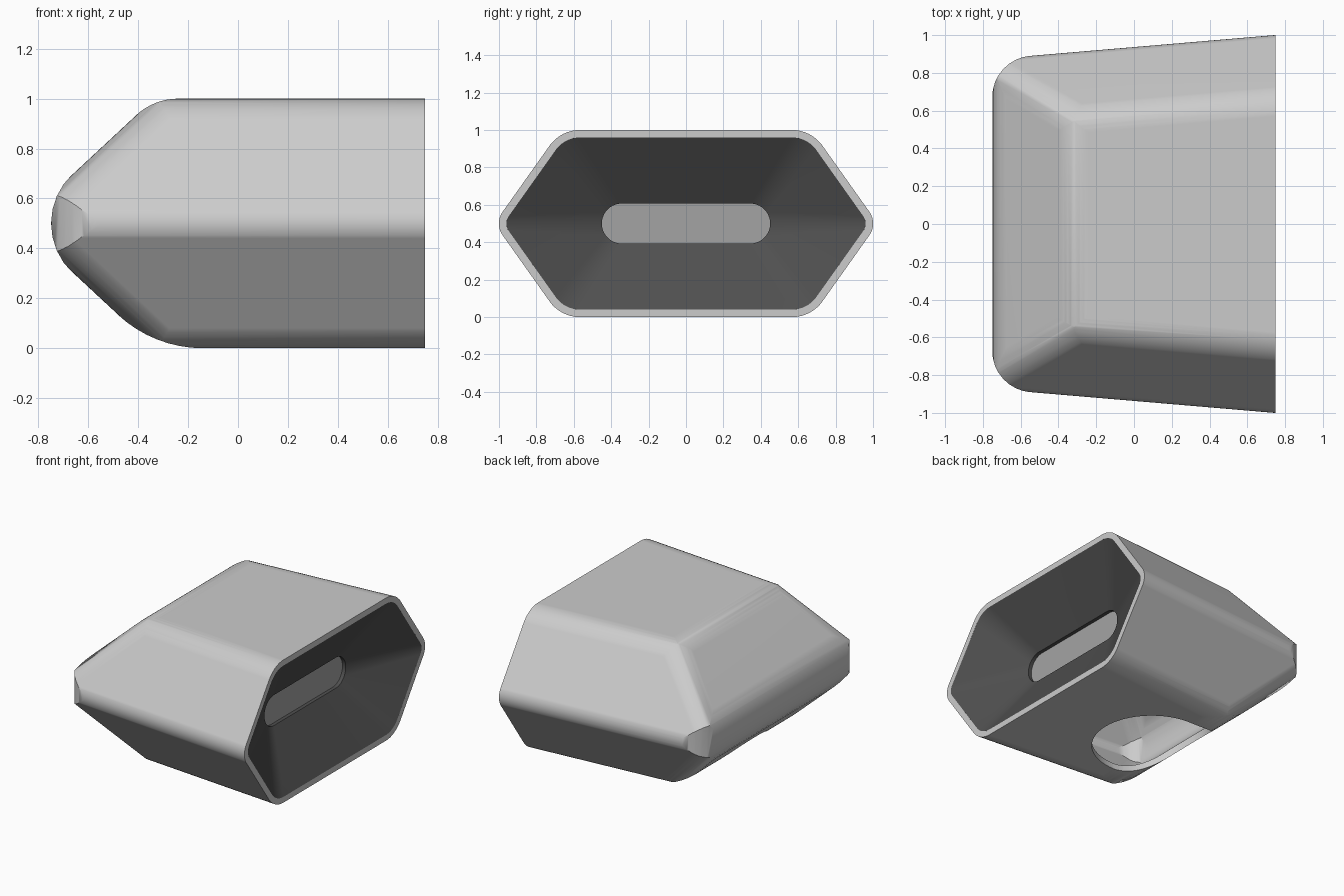
import bpy, bmesh
from math import radians, cos, sin, pi
from mathutils import Vector

if "Cube" in bpy.data.objects:
    bpy.data.objects.remove(bpy.data.objects["Cube"])

WALL = 0.04


def plane(normal, point):
    n = Vector(normal).normalized()
    return n, n.dot(Vector(point))


def new_object(name, bm):
    bmesh.ops.recalc_face_normals(bm, faces=bm.faces)
    me = bpy.data.meshes.new(name)
    bm.to_mesh(me)
    bm.free()
    ob = bpy.data.objects.new(name, me)
    bpy.context.collection.objects.link(ob)
    return ob


def cut(bm, n, d):
    """Slice everything outside a plane off a convex solid and cap it."""
    geom = bm.verts[:] + bm.edges[:] + bm.faces[:]
    res = bmesh.ops.bisect_plane(bm, geom=geom, dist=1e-5, plane_co=n * d,
                                 plane_no=n, clear_outer=True)
    edges = [e for e in res["geom_cut"]
             if isinstance(e, bmesh.types.BMEdge) and e.is_boundary]
    if len(edges) > 2:
        bmesh.ops.contextual_create(bm, geom=edges)


def rounded_hull(name, inset, open_x, seg=8):
    """Wedge-nosed hexagonal solid, its edges rounded by tangent planes."""
    top, bottom = plane((0, 0, 1), (0, 0, 1)), plane((0, 0, -1), (0, 0, 0))
    up = plane((-.93, 0, 1), (-.337, 0, 1))
    low = plane((-.93, 0, -1), (-.337, 0, 0))
    nose = plane((-1, 0, 0), (-.75, 0, 0))
    flats = [top, bottom, up, low]
    fillets = [(top, up, .25), (bottom, low, .5), (up, low, .27)]
    for s in (-1, 1):
        su = plane((-.085, s, .71), (.75, 1.025 * s, .5))
        sl = plane((-.085, s, -.71), (.75, 1.025 * s, .5))
        edge = plane((-.085, s, 0), (.75, s, .5))
        flats += [su, sl]
        fillets += [(top, su, .2), (bottom, sl, .2), (su, sl, .11),
                    (up, su, .2), (low, sl, .2), (nose, edge, .22)]
    bm = bmesh.new()
    bmesh.ops.create_cube(bm, size=6)
    cut(bm, Vector((1, 0, 0)), open_x)
    for n, d in flats:
        cut(bm, n, d - inset)
    for (n1, d1), (n2, d2), r in fillets:
        k = n1.dot(n2)
        a = ((d1 - r) - k * (d2 - r)) / (1 - k * k)
        b = ((d2 - r) - k * (d1 - r)) / (1 - k * k)
        c = n1 * a + n2 * b
        for i in range(seg):
            n = n1.slerp(n2, (i + .5) / seg)
            cut(bm, n, n.dot(c) + r - inset)
    bmesh.ops.remove_doubles(bm, verts=bm.verts, dist=2e-4)
    return new_object(name, bm)


def material(name, v):
    m = bpy.data.materials.new(name)
    m.diffuse_color = (v, v, v, 1)
    m.use_nodes = True
    m.node_tree.nodes["Principled BSDF"].inputs["Base Color"].default_value = m.diffuse_color
    return m


def smooth(ob):
    bpy.ops.object.select_all(action='DESELECT')
    ob.select_set(True)
    bpy.context.view_layer.objects.active = ob
    bpy.ops.object.shade_smooth_by_angle(angle=radians(32))


# Hollow housing with a round port underneath
housing = rounded_hull("housing", 0, .75)
core = rounded_hull("core_cutter", WALL, .9)
bm = bmesh.new()
bmesh.ops.create_cone(bm, cap_ends=True, segments=64, radius1=.39, radius2=.39, depth=.8)
bmesh.ops.translate(bm, verts=bm.verts, vec=(-.15, 0, 0))
port = new_object("port_cutter", bm)
bpy.context.view_layer.objects.active = housing
for cutter in (core, port):
    mod = housing.modifiers.new("cut", 'BOOLEAN')
    mod.operation, mod.solver, mod.object = 'DIFFERENCE', 'EXACT', cutter
    bpy.ops.object.modifier_apply(modifier=mod.name)
for cutter in (core, port):
    bpy.data.objects.remove(cutter)
smooth(housing)
wn = housing.modifiers.new("weighted_normals", 'WEIGHTED_NORMAL')
wn.keep_sharp = True


# Rings sharing the same corner angles, so they loft cleanly
T = radians(35.4)
ARCS = [(-T, T), (T, pi / 2), (pi / 2, pi - T), (pi - T, pi + T),
        (pi + T, 1.5 * pi), (1.5 * pi, 2 * pi - T)]
SIGNS = [(1, 0), (1, 1), (-1, 1), (-1, 0), (-1, -1), (1, -1)]


def ring(bm, x, tip, corner):
    """tip = (y, r), corner = (y, z offset, r) are arc centres and radii."""
    verts = []
    for (a0, a1), (sy, sz) in zip(ARCS, SIGNS):
        y, z, r = corner if sz else (tip[0], 0, tip[1])
        for i in range(9):
            a = a0 + (a1 - a0) * i / 8
            verts.append(bm.verts.new((x, sy * y + r * cos(a), .5 + sz * z + r * sin(a))))
    return verts


def loft(bm, r0, r1):
    for i in range(len(r0)):
        j = (i + 1) % len(r0)
        bm.faces.new((r0[i], r0[j], r1[j], r1[i]))


SLOT = ((.343, .107), (.343, 0, .107))

# Dark funnel narrowing to the slot
bm = bmesh.new()
mouth = ring(bm, .75, (.89, .07), (.567, .3, .16))
throat = ring(bm, .52, *SLOT)
end = ring(bm, .495, *SLOT)
loft(bm, mouth, throat)
loft(bm, throat, end)
bmesh.ops.remove_doubles(bm, verts=bm.verts, dist=1e-5)
bm.normal_update()
funnel = new_object("funnel", bm)
if sum(p.normal.x for p in funnel.data.polygons) < 0:
    funnel.data.flip_normals()
funnel.data.materials.append(material("dark_grey", .08))
smooth(funnel)

# Flat plate closing the slot
bm = bmesh.new()
bm.faces.new(ring(bm, .495, *SLOT))
bmesh.ops.remove_doubles(bm, verts=bm.verts, dist=1e-5)
plate = new_object("slot_plate", bm)
if plate.data.polygons[0].normal.x < 0:
    plate.data.flip_normals()
plate.data.materials.append(material("mid_grey", .37))
